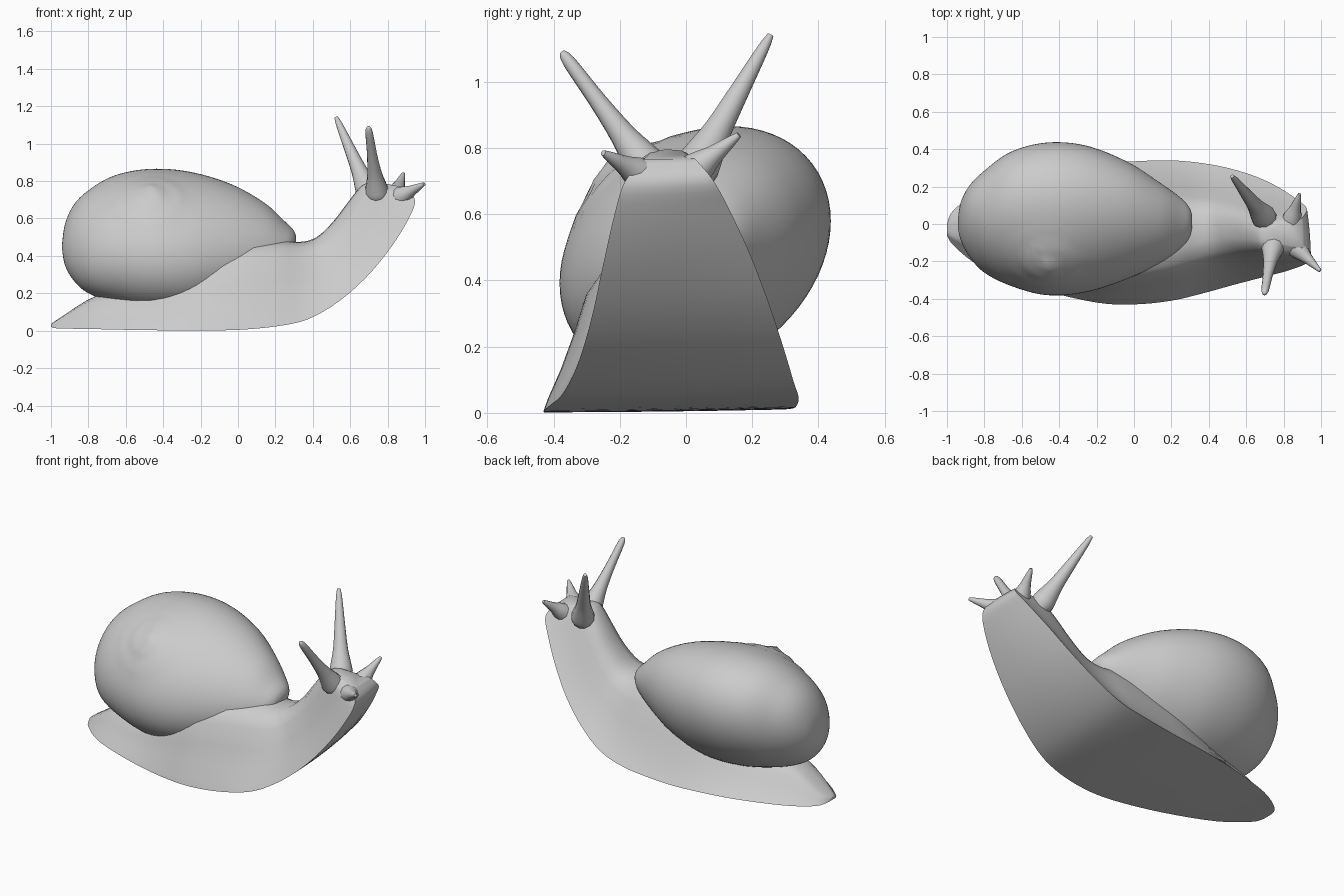
import bpy, bmesh, math
from mathutils import Vector

cube = bpy.data.objects.get("Cube")
if cube:
    bpy.data.objects.remove(cube, do_unlink=True)

grey = bpy.data.materials.new("soft grey")
grey.use_nodes = True
colour = (0.6, 0.6, 0.6, 1)
grey.diffuse_color = colour
grey.node_tree.nodes["Principled BSDF"].inputs["Base Color"].default_value = colour


def refine(rows, steps):
    """Smooth a list of stations with a spline through them."""
    out = []
    for i in range(len(rows) - 1):
        quad = [rows[max(i - 1, 0)], rows[i], rows[i + 1], rows[min(i + 2, len(rows) - 1)]]
        for s in range(steps):
            t = s / steps
            out.append([0.5 * (2 * b + (c - a) * t + (2 * a - 5 * b + 4 * c - d) * t * t
                               + (3 * b - a - 3 * c + d) * t ** 3)
                        for a, b, c, d in zip(*quad)])
    return out + [list(rows[-1])]


def loft(name, rings, angle):
    """Skin closed rings of points and cap both ends."""
    bm = bmesh.new()
    rows = [[bm.verts.new(p) for p in ring] for ring in rings]
    n = len(rows[0])
    for a, b in zip(rows, rows[1:]):
        for i in range(n):
            j = (i + 1) % n
            bm.faces.new((a[i], a[j], b[j], b[i]))
    bm.faces.new(rows[0][::-1])
    bm.faces.new(rows[-1])
    bmesh.ops.recalc_face_normals(bm, faces=bm.faces)
    mesh = bpy.data.meshes.new(name)
    bm.to_mesh(mesh)
    bm.free()
    mesh.materials.append(grey)
    obj = bpy.data.objects.new(name, mesh)
    bpy.context.collection.objects.link(obj)
    bpy.ops.object.select_all(action='DESELECT')
    obj.select_set(True)
    bpy.context.view_layer.objects.active = obj
    bpy.ops.object.shade_smooth_by_angle(angle=math.radians(angle))
    return obj


# Body: sole x, sole z, back x, back z, right edge y, left edge y,
# narrowing of the back, sideways turn of the sole
body_stations = [
    (-1.0, .02, -1.0, .035, -.06, .0, 1, 0),
    (-.96, .012, -.95, .07, -.12, .08, 1, 0),
    (-.8, .01, -.75, .19, -.24, .18, .8, .01),
    (-.5, .005, -.5, .24, -.35, .27, .9, .02),
    (-.2, .005, -.2, .40, -.42, .32, 1, .02),
    (0, .01, 0, .47, -.43, .335, .95, .03),
    (.2, .03, .2, .485, -.41, .34, .87, .04),
    (.37, .07, .33, .475, -.37, .325, .8, .06),
    (.53, .165, .42, .50, -.325, .295, .75, .09),
    (.68, .30, .51, .585, -.285, .25, .75, .11),
    (.81, .46, .59, .69, -.25, .19, .8, .12),
    (.905, .61, .65, .765, -.215, .125, .9, .1),
    (.94, .70, .69, .79, -.185, .08, 1, .06),
    (.90, .765, .74, .795, -.13, .03, 1, .02),
]
left_flank = [(1, 0), (.94, .08), (.82, .26), (.69, .5), (.56, .75), (.44, .9), (.24, .98)]
right_flank = [(-.28, .99), (-.55, .92), (-.68, .77), (-.77, .52), (-.87, .28), (-.97, .08), (-1, 0)]
arch = left_flank + [(0, 1)] + right_flank
sole = (-.8, -.4, 0, .4, .8)


def body_ring(sx, sz, tx, tz, right, left, k, turn):
    mid, half = (left + right) / 2, (left - right) / 2
    section = [(u * (1 + (k - 1) * v), v + turn * (.3 + .7 * u) * (1 - v)) for u, v in arch]
    section += [(u, turn * (.3 * u * u + .7 * u)) for u in sole]
    return [(sx + (tx - sx) * v, mid + half * u, sz + (tz - sz) * v) for u, v in section]


loft("body", [body_ring(*s) for s in refine(body_stations, 4)], 50)

# Shell: x, bottom z, top z, right y, left y
shell_stations = [
    (-.94, .43, .47, -.03, .04),
    (-.925, .35, .57, -.09, .12),
    (-.88, .27, .67, -.175, .205),
    (-.8, .20, .75, -.26, .285),
    (-.66, .15, .83, -.33, .385),
    (-.47, .11, .865, -.38, .435),
    (-.26, .11, .85, -.365, .42),
    (-.04, .17, .785, -.295, .335),
    (.14, .26, .685, -.21, .22),
    (.25, .35, .585, -.135, .14),
    (.295, .42, .54, -.075, .09),
    (.31, .47, .51, -.02, .05),
]
spire = Vector((-.47, -.23, .74))
axis = Vector((-.1, -.6, .8)).normalized()
side = axis.cross(Vector((1, 0, 0))).normalized()
across = side.cross(axis)


def whorl(p):
    """Raise a shallow spiral around the spire."""
    d = p - spire
    a, b = d.dot(across), d.dot(side)
    r = math.hypot(a, b)
    if d.dot(axis) < -.25 or r > .26:
        return p
    turn = (r / .1 + math.atan2(b, a) / math.tau) % 1
    return p + axis * (.018 * math.sin(math.pi * turn) + .03 * (1 - r / .26)) * (1 - r / .26)


def shell_ring(x, bottom, top, right, left):
    zc, hz, yc, hy = (top + bottom) / 2, (top - bottom) / 2, (left + right) / 2, (left - right) / 2
    angles = [math.tau * i / 72 for i in range(72)]
    return [whorl(Vector((x, yc + hy * math.cos(t), zc + hz * math.sin(t + .25)))) for t in angles]


loft("shell", [shell_ring(*s) for s in refine(shell_stations, 6)], 60)


# Tentacles: round cones with a flared root
def tentacle(name, root, tip, radii):
    root, tip = Vector(root), Vector(tip)
    direction = (tip - root).normalized()
    u = direction.orthogonal().normalized()
    w = direction.cross(u)
    rings = []
    for t, r in refine(radii, 3):
        centre = root.lerp(tip, t)
        rings.append([centre + (u * math.cos(a) + w * math.sin(a)) * r
                      for a in (math.tau * i / 12 for i in range(12))])
    loft(name, rings, 60)


long_shape = [(-.15, .03), (0, .066), (.12, .06), (.3, .043), (.6, .03), (.9, .018), (1, .01)]
knob_shape = [(-.15, .03), (0, .064), (.12, .057), (.3, .04), (.6, .027), (.92, .02), (1, .008)]
short_shape = [(-.2, .03), (0, .055), (.25, .046), (.5, .03), (.85, .016), (1, .009)]
tentacle("left_eye_tentacle", (.70, .03, .735), (.525, .255, 1.14), long_shape)
tentacle("right_eye_tentacle", (.745, -.11, .73), (.697, -.375, 1.09), knob_shape)
tentacle("left_feeler", (.84, .01, .72), (.885, .16, .84), short_shape)
tentacle("right_feeler", (.86, -.12, .71), (.995, -.25, .785), short_shape)
